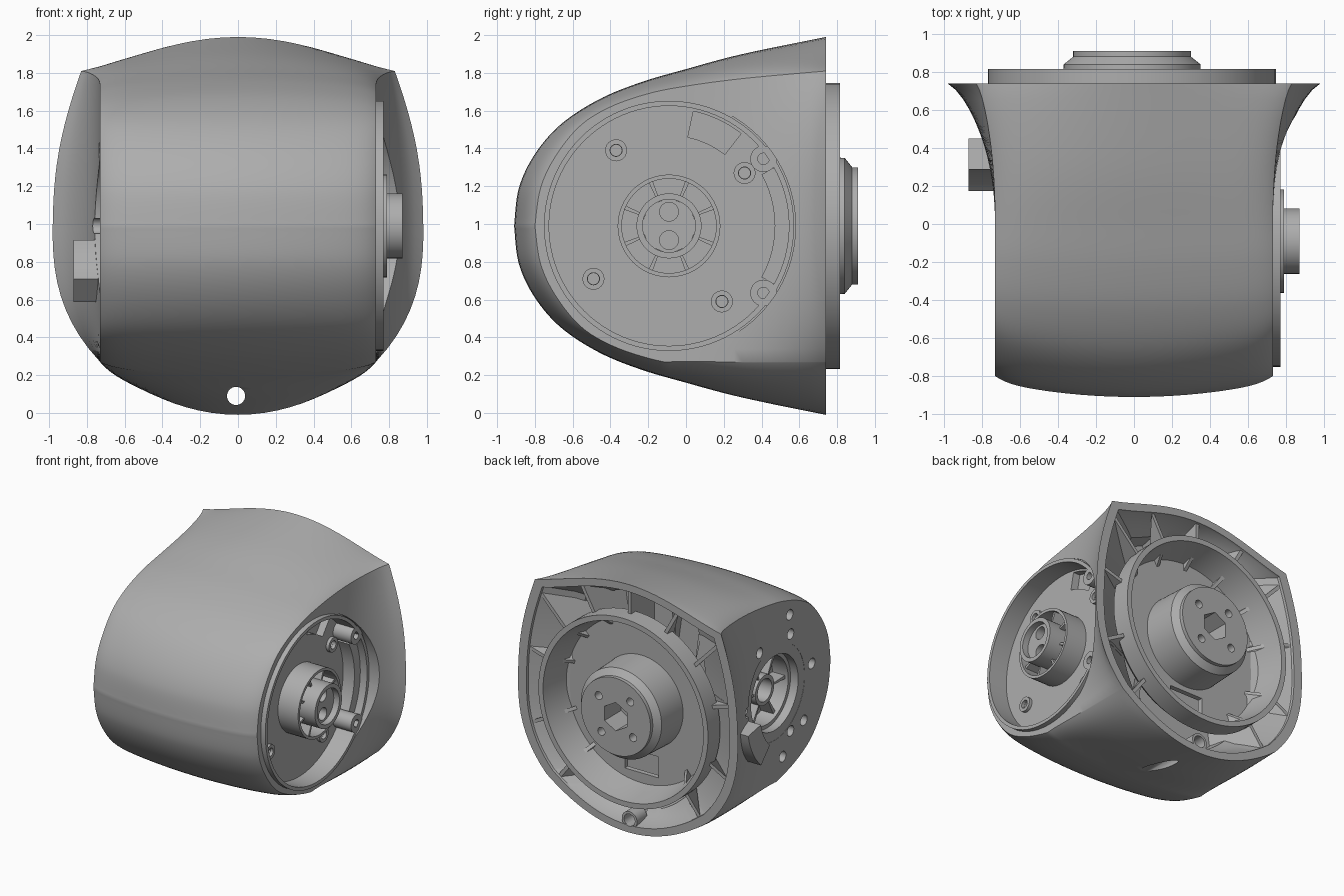
import bpy, bmesh, math
from mathutils import Vector

if "Cube" in bpy.data.objects:
    bpy.data.objects.remove(bpy.data.objects["Cube"])

grey = bpy.data.materials.new("plain_grey")
grey.use_nodes = True
grey.diffuse_color = (0.42, 0.42, 0.42, 1)
grey.node_tree.nodes["Principled BSDF"].inputs["Base Color"].default_value = (0.42, 0.42, 0.42, 1)

CY, CZ = -0.09, 0.99   # axis of the side discs
BACK = 0.74            # plane of the open back
FLOOR = 0.61           # x of the recessed right disc


def finish(name, bm):
    bmesh.ops.remove_doubles(bm, verts=bm.verts, dist=0.0005)
    bmesh.ops.recalc_face_normals(bm, faces=bm.faces)
    me = bpy.data.meshes.new(name)
    bm.to_mesh(me)
    bm.free()
    me.materials.append(grey)
    ob = bpy.data.objects.new(name, me)
    bpy.context.collection.objects.link(ob)
    return ob


def loft(name, rings, cap_first=True, cap_last=True, loop=False):
    bm = bmesh.new()
    rows = [[bm.verts.new(p) for p in r] for r in rings]
    n = len(rows[0])
    pairs = list(zip(rows, rows[1:])) + ([(rows[-1], rows[0])] if loop else [])
    for a, b in pairs:
        for i in range(n):
            j = (i + 1) % n
            bm.faces.new((a[i], a[j], b[j], b[i]))
    if cap_first and not loop:
        bm.faces.new(rows[0])
    if cap_last and not loop:
        bm.faces.new(rows[-1])
    return finish(name, bm)


def place(axis, u, v, d):
    return (d, u, v) if axis == "x" else (u, d, v)


def prism(name, axis, pts, d0, d1):
    return loft(name, [[place(axis, u, v, d) for u, v in pts] for d in (d0, d1)])


def circle(u, v, r, n=32, phase=0):
    ang = [math.tau * i / n + phase for i in range(n)]
    return [(u + r * math.cos(a), v + r * math.sin(a)) for a in ang]


def sector(r0, r1, a0, a1, n=12):
    ang = [math.radians(a0 + (a1 - a0) * i / n) for i in range(n + 1)]
    arc = lambda r, seq: [(CY + r * math.cos(a), CZ + r * math.sin(a)) for a in seq]
    return arc(r1, ang) + arc(r0, ang[::-1])


def tube(name, axis, u, v, r0, r1, d0, d1, n=48):
    prof = [(r0, d0), (r1, d0), (r1, d1), (r0, d1)]
    return loft(name, [[place(axis, a, b, d) for a, b in circle(u, v, r, n)] for r, d in prof], loop=True)


def cut(ob, cutter):
    cutter.hide_render = True
    m = ob.modifiers.new("cut", "BOOLEAN")
    m.operation, m.solver, m.object = "DIFFERENCE", "EXACT", cutter
    bpy.context.view_layer.objects.active = ob
    bpy.ops.object.modifier_apply(modifier=m.name)
    bpy.data.objects.remove(cutter)


def spline(pts, t):
    # smooth curve through the points, t from 0 to 1
    k = min(int(t * (len(pts) - 1)), len(pts) - 2)
    f = t * (len(pts) - 1) - k
    p = [Vector(pts[min(max(k + d, 0), len(pts) - 1)]) for d in (-1, 0, 1, 2)]
    return 0.5 * (2 * p[1] + (p[2] - p[0]) * f + (2 * p[0] - 5 * p[1] + 4 * p[2] - p[3]) * f ** 2
                  + (3 * p[1] - p[0] - 3 * p[2] + p[3]) * f ** 3)


# housing: profiles (y, half height) along the middle and along the side edge
MID = [(-.91, 0), (-.885, .2), (-.80, .38), (-.66, .54), (-.46, .67), (-.24, .76), (0, .83), (.3, .91), (BACK, 1)]
EDGE = [(-.80, 0), (-.77, .2), (-.69, .37), (-.56, .53), (-.4, .63), (-.2, .70), (0, .74), (.3, .78), (BACK, .82)]
NT, NS = 32, 22


def body_ring(t):
    m, e = spline(MID, t), spline(EDGE, t)
    u = max(0, (e[0] + .1) / .84)
    f = .88 * u ** 2.7 + .12 * u ** 24      # sideways flare towards the back
    drop = .1 * u ** .7                     # lower edge sits closer to the axis
    pts = []

    def crown(sign):
        w = .73 + (.1 * f if sign > 0 else 0)
        h = e[1] - (drop if sign < 0 else 0)
        soft, bell = .28 * (1 - f), (.5 * f if sign > 0 else 0)
        for i in range(NT):
            s = -math.cos(math.pi * i / NT) * sign
            b = 1 - (1 - soft) * (s ** 2 + bell * (s ** 2 - s ** 4)) - soft * s ** 12
            pts.append((s * w, e[0] + (m[0] - e[0]) * b, CZ + sign * (h + (m[1] - h) * b)))

    def side(sign):
        top, bot = CZ + e[1], CZ - e[1] + drop
        for i in range(NS):
            q = sign * (1 - 2 * i / NS)
            bulge = .05 + .05 * q + .2 * (1 - abs(q) ** 2.5) * (1 - .35 * q)
            pts.append((sign * (.73 + f * bulge), e[0], (top + bot) / 2 + q * (top - bot) / 2))

    crown(1)
    side(1)
    crown(-1)
    side(-1)
    return pts


STEPS = 64
housing = loft("housing", [body_ring(i / STEPS) for i in range(STEPS + 1)], cap_first=False)
rim = body_ring(1)
# pocket sections: x scale, z scale, y
POCKET = [(.93, .945, .78), (.92, .94, .72), (.68, .90, .6), (.60, .87, .56), (.56, .86, .42)]

# open back pocket, side disc seats and lower screw channel
cut(housing, loft("pocket_cutter", [[(x * kx, y, CZ + (z - CZ) * kz) for x, _, z in rim] for kx, kz, y in POCKET]))
cut(housing, prism("right_seat_cutter", "x", circle(CY, CZ, .67, 96), .735, 1.2))
cut(housing, prism("left_seat_cutter", "x", circle(CY, CZ, .38, 96), -.728, -1.2))
cut(housing, prism("right_floor_cutter", "x", circle(CY, CZ, .64, 96), FLOOR, 1.2))
cut(housing, prism("channel_cutter", "y", circle(-.01, .09, .048), -.2, .9))

# slot and screw holes in the side discs
cut(housing, prism("slot_cutter", "x", sector(.48, .62, 52, 78), FLOOR - .06, .7))
SCREWS = [(-.37, 1.39), (.31, 1.27), (-.49, .71), (.19, .59)]
for u, v in SCREWS:
    cut(housing, prism("hole_cutter", "x", circle(u, v, .03, 20), FLOOR - .06, .7))
cut(housing, prism("hub_well_cutter", "x", circle(CY, CZ, .30, 64), -.52, -.8))
for u, v in ((-.2, .4), (.2, .4), (-.47, .06), (-.37, -.36), (-.2, -.38), (-.1, -.55), (-.19, .56), (.39, 0)):
    cut(housing, prism("hole_cutter", "x", circle(CY + u, CZ + v, .042, 20), -.63, -.85))

# right side: raised rim, screw collars, spoked ring and hub
BASE = FLOOR - .01
tube("right_rim", "x", CY, CZ, .635, .662, BASE, .77, 96)
for u, v in SCREWS:
    tube("screw_collar", "x", u, v, .032, .058, BASE, FLOOR + .025, 24)
for v in (1.345, .635):
    tube("corner_collar", "x", .41, v, .03, .07, BASE, .77, 32)
prism("rear_ledge", "x", sector(.56, .637, -29, 29), BASE, .71)
tube("spoke_ring", "x", CY, CZ, .25, .272, BASE, .79)
tube("hub_tube", "x", CY, CZ, .14, .172, BASE, .87)
core = prism("hub_core", "x", circle(CY, CZ, .15, 8), BASE, .82)
for dv in (-.075, .075):
    cut(core, prism("hole_cutter", "x", circle(CY, CZ + dv, .05, 24), .72, .9))
for k in range(8):
    prism("hub_spoke", "x", sector(.16, .26, 45 * k + 20, 45 * k + 25, 2), BASE, .765)

# left side: spokes inside the well and the stop block
tube("well_ring", "x", CY, CZ, .09, .12, -.64, -.51)
tube("well_lip", "x", CY, CZ, .27, .305, -.66, -.51)
for k in range(6):
    prism("well_spoke", "x", sector(.11, .28, 60 * k - 3, 60 * k + 3, 2), -.63, -.51)
prism("stop_block", "x", sector(.385, .55, -47, -11, 6), -.87, -.70)

# back cup with tapered wall and chamfered centre hub
CUP = [(.60, .54), (.70, .60), (.757, .66), (.757, .815), (.715, .815), (.70, .74), (.66, .58),
       (.37, .58), (.36, .84), (.31, .88), (.31, .91)]
cup = loft("back_cup", [[(u, y, v) for u, v in circle(-.01, CZ, r, 96)] for r, y in CUP])
cut(cup, prism("hex_cutter", "y", circle(-.01, CZ, .115, 6, math.pi / 2), .7, 1))
for u, v in circle(-.01, CZ, .2, 4, .7):
    cut(cup, prism("hole_cutter", "y", circle(u, v, .032, 20), .8, 1))
cut(cup, prism("notch_cutter", "y", [(-.16, .41), (.14, .41), (.14, .58), (-.16, .58)], .4, .65))

# gussets between cup and shell, following the pocket wall
for deg in (15, 40, 65, 90, 115, 140, 165, 200, 228, 312, 340):
    d = Vector((math.cos(math.radians(deg)), math.sin(math.radians(deg))))
    p = max((Vector((x, z - CZ)) for x, _, z in rim), key=lambda c: c.normalized().dot(d))
    n = Vector((-d.y, d.x)) * .014
    outline = [(d * .73, .72)] + [(Vector((p.x * kx, p.y * kz)), y) for kx, kz, y in POCKET[1:]] + [(d * .5, .42)]
    outline.append((d * .59, .56))
    loft("gusset", [[(c.x + n.x * s, y, CZ + c.y + n.y * s) for c, y in outline] for s in (-1, 1)])
tube("screw_tube", "y", -.01, .09, .048, .068, .61, .735, 32)

# smooth shading with crisp edges
for ob in bpy.context.scene.objects:
    ob.select_set(ob.type == "MESH" and grey.name in ob.data.materials)
bpy.context.view_layer.objects.active = housing
bpy.ops.object.shade_smooth_by_angle(angle=math.radians(35))
